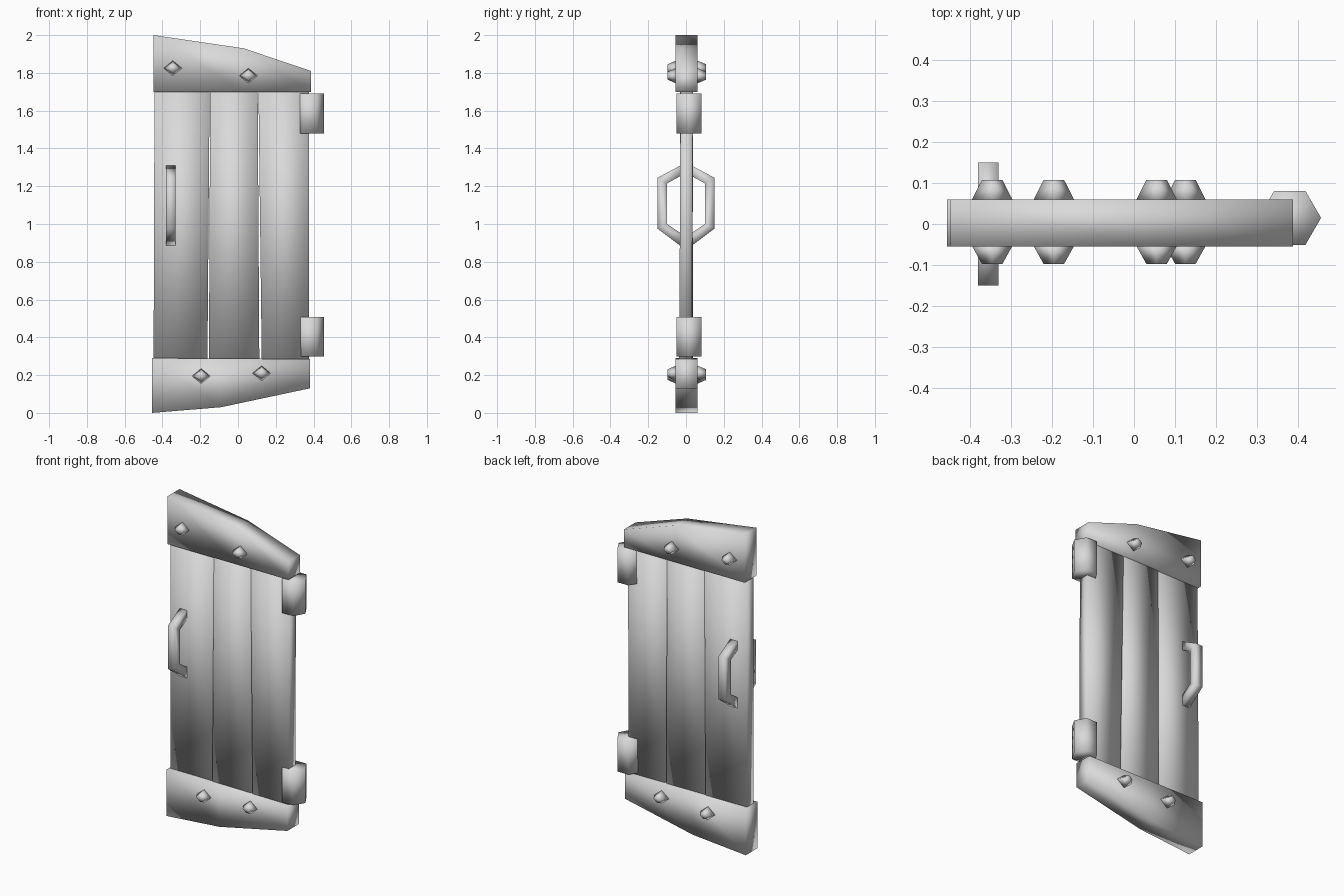
import bpy, bmesh, math

cube = bpy.data.objects.get("Cube")
if cube:
    bpy.data.objects.remove(cube, do_unlink=True)

grey = bpy.data.materials.new("plain_grey")
grey.use_nodes = True
colour = (0.7, 0.7, 0.7, 1)
grey.diffuse_color = colour
grey.node_tree.nodes["Principled BSDF"].inputs["Base Color"].default_value = colour


def loft(name, rings):
    """Join matching rings of points with quads, cap both ends, shade smooth."""
    bm = bmesh.new()
    loops = [[bm.verts.new(p) for p in ring] for ring in rings]
    n = len(loops[0])
    for a, b in zip(loops, loops[1:]):
        for i in range(n):
            j = (i + 1) % n
            bm.faces.new((a[i], a[j], b[j], b[i]))
    bm.faces.new(loops[0])
    bm.faces.new(loops[-1])
    bmesh.ops.recalc_face_normals(bm, faces=bm.faces)
    for f in bm.faces:
        f.smooth = True
    mesh = bpy.data.meshes.new(name)
    bm.to_mesh(mesh)
    bm.free()
    mesh.materials.append(grey)
    obj = bpy.data.objects.new(name, mesh)
    bpy.context.collection.objects.link(obj)
    return obj


def beam(name, stations, front=-0.055, back=0.06):
    """Cross beam from (x, low z, high z) stations."""
    loft(name, [[(x, front, lo), (x, back, lo), (x, back, hi), (x, front, hi)]
                for x, lo, hi in stations])


# Slanted beams across the top and bottom
beam("top_beam", [(-0.447, 1.70, 2.0), (0.03, 1.70, 1.93), (0.387, 1.70, 1.81)])
beam("bottom_beam", [(-0.455, 0.0, 0.29), (-0.09, 0.03, 0.288), (0.38, 0.13, 0.285)])

# Upright boards: left and right x at the bottom and top, then slight y shifts
boards = {
    "right_board": (-0.447, -0.162, -0.442, -0.15, 0.005, 0.0),
    "middle_board": (-0.154, 0.113, -0.147, 0.104, 0.0, 0.005),
    "left_board": (0.126, 0.375, 0.108, 0.375, -0.003, 0.004),
}
for name, (l0, r0, l1, r1, y0, y1) in boards.items():
    loft(name, [[(l, y - 0.033, z), (r, y - 0.033, z), (r, y + 0.033, z), (l, y + 0.033, z)]
                for l, r, y, z in ((l0, r0, y0, 0.26), (l1, r1, y1, 1.73))])

# Six-sided hinge barrels
for name, low in (("lower_hinge", 0.298), ("upper_hinge", 1.48)):
    loft(name, [[(0.379 + 0.076 * math.cos(k * math.pi / 3),
                  0.015 + 0.076 * math.sin(k * math.pi / 3), z) for k in range(6)]
                for z in (low, low + 0.21)])

# Handles and studs on both faces
outer = [(0.01, 1.32), (0.15, 1.245), (0.15, 0.975), (0.01, 0.87)]
inner = [(0.01, 1.265), (0.1, 1.215), (0.1, 1.0), (0.01, 0.94)]
studs = {"top_right_stud": (-0.345, 1.825), "top_left_stud": (0.055, 1.785),
         "bottom_right_stud": (-0.195, 0.195), "bottom_left_stud": (0.125, 0.21)}
for side, s in (("front", -1), ("back", 1)):
    loft(side + "_handle", [[(-0.38, s * o[0], o[1]), (-0.33, s * o[0], o[1]),
                             (-0.33, s * i[0], i[1]), (-0.38, s * i[0], i[1])]
                            for o, i in zip(outer, inner)])
    for name, (x, z) in studs.items():
        loft(side + "_" + name, [[(x + r, y, z), (x, y, z + 0.82 * r),
                                  (x - r, y, z), (x, y, z - 0.82 * r)]
                                 for r, y in ((0.05, 0.003 + s * 0.055), (0.025, 0.005 + s * 0.102))])
